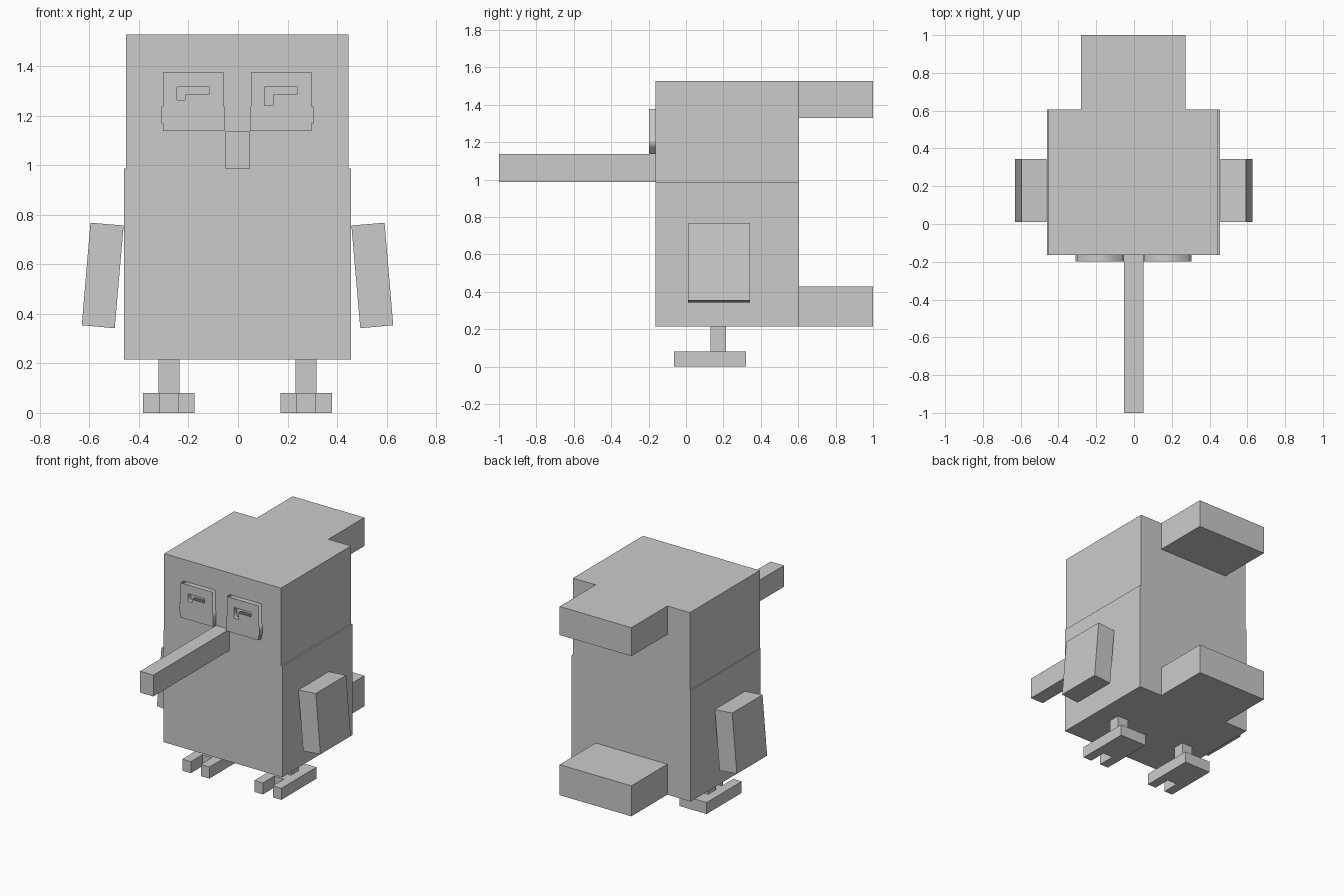
import bpy
import bmesh
from mathutils import Vector

cube = bpy.data.objects.get("Cube")
if cube:
    bpy.data.objects.remove(cube, do_unlink=True)

grey = bpy.data.materials.new("plain grey")
grey.use_nodes = True
colour = (0.6, 0.6, 0.6, 1)
grey.diffuse_color = colour
grey.node_tree.nodes["Principled BSDF"].inputs["Base Color"].default_value = colour


def prism(name, outline, offset):
    """Extrude a closed outline of 3D points along an offset."""
    bm = bmesh.new()
    face = bm.faces.new([bm.verts.new(p) for p in outline])
    result = bmesh.ops.extrude_face_region(bm, geom=[face], use_keep_orig=True)
    moved = [v for v in result["geom"] if isinstance(v, bmesh.types.BMVert)]
    bmesh.ops.translate(bm, verts=moved, vec=Vector(offset))
    bmesh.ops.recalc_face_normals(bm, faces=bm.faces)
    mesh = bpy.data.meshes.new(name)
    bm.to_mesh(mesh)
    bm.free()
    mesh.materials.append(grey)
    obj = bpy.data.objects.new(name, mesh)
    bpy.context.collection.objects.link(obj)
    return obj


def box(name, x, y, z):
    corners = [(x[0], y[0]), (x[1], y[0]), (x[1], y[1]), (x[0], y[1])]
    return prism(name, [(a, b, z[0]) for a, b in corners], (0, 0, z[1] - z[0]))


def plate(name, outlines, y, depth):
    """Flat plate facing the front; the second outline is a hole."""
    curve = bpy.data.curves.new(name, "CURVE")
    curve.dimensions = "2D"
    curve.fill_mode = "BOTH"
    curve.extrude = depth / 2
    for points in outlines:
        spline = curve.splines.new("POLY")
        spline.points.add(len(points) - 1)
        for p, (a, b) in zip(spline.points, points):
            p.co = (a, b, 0, 1)
        spline.use_cyclic_u = True
    curve.materials.append(grey)
    obj = bpy.data.objects.new(name, curve)
    obj.location.y = y
    obj.rotation_euler.x = 1.5707963
    bpy.context.collection.objects.link(obj)
    bpy.ops.object.select_all(action="DESELECT")
    obj.select_set(True)
    bpy.context.view_layer.objects.active = obj
    bpy.ops.object.convert(target="MESH")


# Trunk, head, beak and the two blocks at the back
box("body", (-0.46, 0.456), (-0.164, 0.605), (0.216, 0.988))
box("head", (-0.453, 0.446), (-0.164, 0.605), (0.988, 1.528))
box("beak", (-0.053, 0.049), (-1, -0.164), (0.988, 1.136))
box("crest", (-0.28, 0.272), (0.605, 1), (1.33, 1.528))
box("tail", (-0.28, 0.272), (0.605, 1), (0.216, 0.428))

# Stepped eye plates with a hooked slot
for side, s in (("right", -1), ("left", 1)):
    rim = [(0.056, 1.378), (0.299, 1.378), (0.299, 1.238), (0.307, 1.238),
           (0.307, 1.168), (0.299, 1.168), (0.299, 1.138), (0.051, 1.138),
           (0.051, 1.238), (0.056, 1.238)]
    left = -0.247 if s < 0 else 0.108
    slot = [(0, 1.317), (0.13, 1.317), (0.13, 1.286), (0.033, 1.286),
            (0.033, 1.242 if s > 0 else 1.264), (0, 1.242 if s > 0 else 1.264)]
    plate(side + "_eye", [[(s * a - 0.003, b) for a, b in rim],
                          [(left + a, b) for a, b in slot]], -0.181, 0.035)

# Wings, legs and two-toed feet
for side, s in (("right", -1), ("left", 1)):
    wing = [(0.594, 0.768), (0.46, 0.757), (0.496, 0.342), (0.629, 0.354)]
    prism(side + "_wing", [(s * a - 0.002, 0.01, b) for a, b in wing], (0, 0.333, 0))
    mid = 0.277 * s - 0.002
    box(side + "_leg", (mid - 0.042, mid + 0.042), (0.131, 0.214), (0.08, 0.216))
    foot = [(-0.104, -0.065), (-0.038, -0.065), (-0.038, 0.06), (0.038, 0.06),
            (0.038, -0.065), (0.104, -0.065), (0.104, 0.32), (-0.104, 0.32)]
    prism(side + "_foot", [(mid + a, b, 0) for a, b in foot], (0, 0, 0.08))
